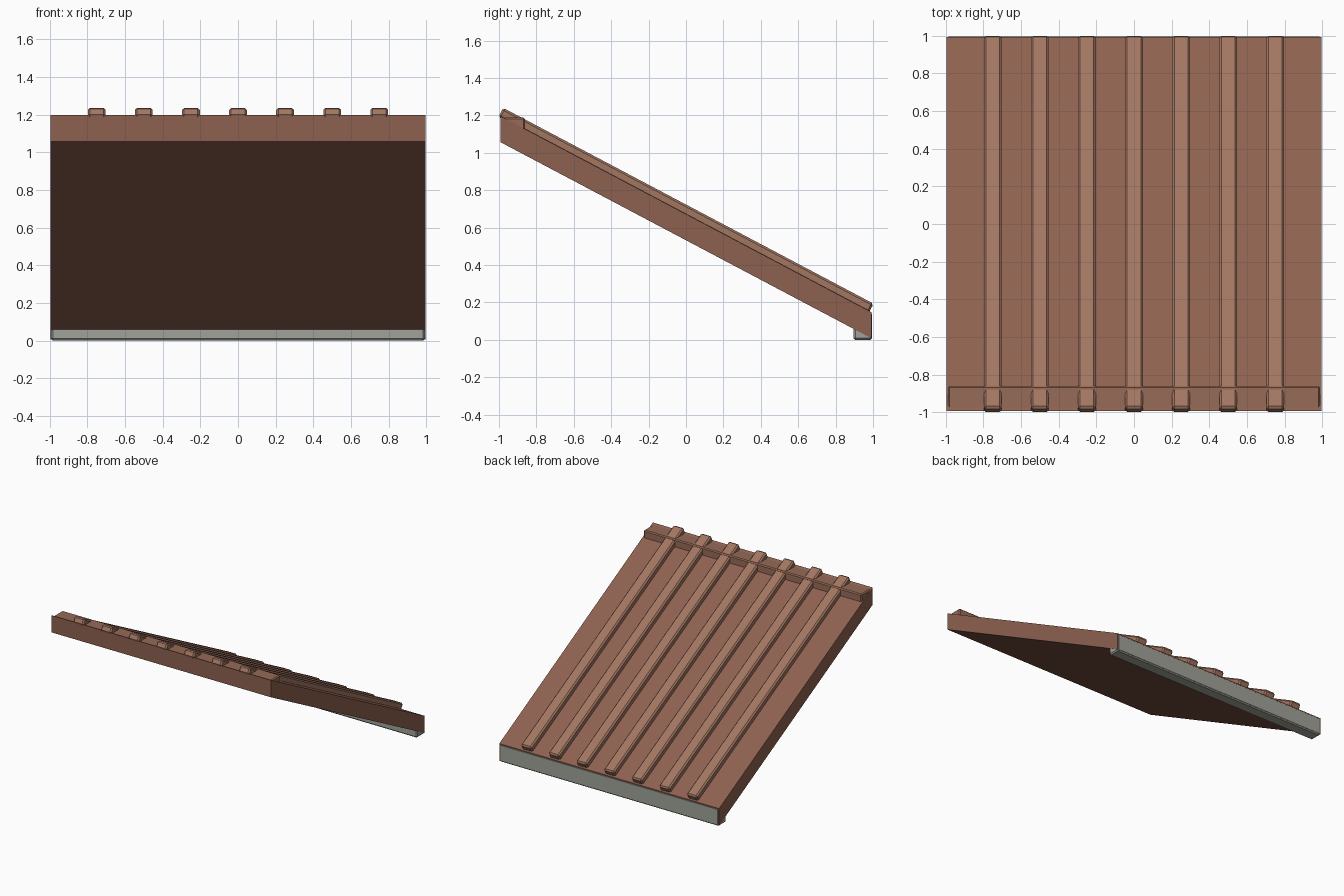
import bpy, bmesh, math
from mathutils import Matrix

if "Cube" in bpy.data.objects:
    bpy.data.objects.remove(bpy.data.objects["Cube"])

ANGLE = math.atan2(1.05, 1.986)  # roof pitch


def material(name, rgb):
    m = bpy.data.materials.new(name)
    m.diffuse_color = (*rgb, 1)
    m.use_nodes = True
    m.node_tree.nodes["Principled BSDF"].inputs["Base Color"].default_value = m.diffuse_color
    return m


slab_mat = material("tile_brown", (0.27, 0.12, 0.08))
rib_mat = material("rib_brown", (0.36, 0.18, 0.12))
cap_mat = material("cap_brown", (0.31, 0.145, 0.095))
grey_mat = material("eave_grey", (0.35, 0.36, 0.32))


def finish(name, bm, mat):
    bmesh.ops.recalc_face_normals(bm, faces=bm.faces)
    me = bpy.data.meshes.new(name)
    bm.to_mesh(me)
    bm.free()
    me.materials.append(mat)
    ob = bpy.data.objects.new(name, me)
    bpy.context.collection.objects.link(ob)
    return ob


def box(name, center, size, mat, bevel, tilt=0.0):
    bm = bmesh.new()
    bmesh.ops.create_cube(bm, size=1, matrix=Matrix.Diagonal((*size, 1)))
    bmesh.ops.bevel(bm, geom=bm.edges[:], offset=bevel, segments=1,
                    affect='EDGES', profile=0.5)
    ob = finish(name, bm, mat)
    ob.location = center
    ob.rotation_euler = (tilt, 0, 0)
    return ob


# Sloping roof slab with vertical ends
bm = bmesh.new()
profile = [(-0.993, 1.057), (0.993, 0.007), (0.993, 0.147), (-0.993, 1.197)]
face = bm.faces.new([bm.verts.new((-0.995, y, z)) for y, z in profile])
side = bmesh.ops.extrude_face_region(bm, geom=[face])
bmesh.ops.translate(bm, vec=(1.99, 0, 0),
                    verts=[v for v in side["geom"] if isinstance(v, bmesh.types.BMVert)])
finish("roof_slab", bm, slab_mat)

# Raised ribs running down the slope
for i in range(7):
    box(f"rib_{i + 1}", (-0.75 + 0.25 * i, 0, 0.692), (0.094, 2.24, 0.055),
        rib_mat, 0.011, -ANGLE)

# Level cap along the high edge
box("ridge_cap", (0, -0.923, 1.125), (1.974, 0.126, 0.125), cap_mat, 0.008)

# Grey board along the low edge
box("eave_board", (0, 0.945, 0.073), (1.986, 0.1, 0.146), grey_mat, 0.01)
